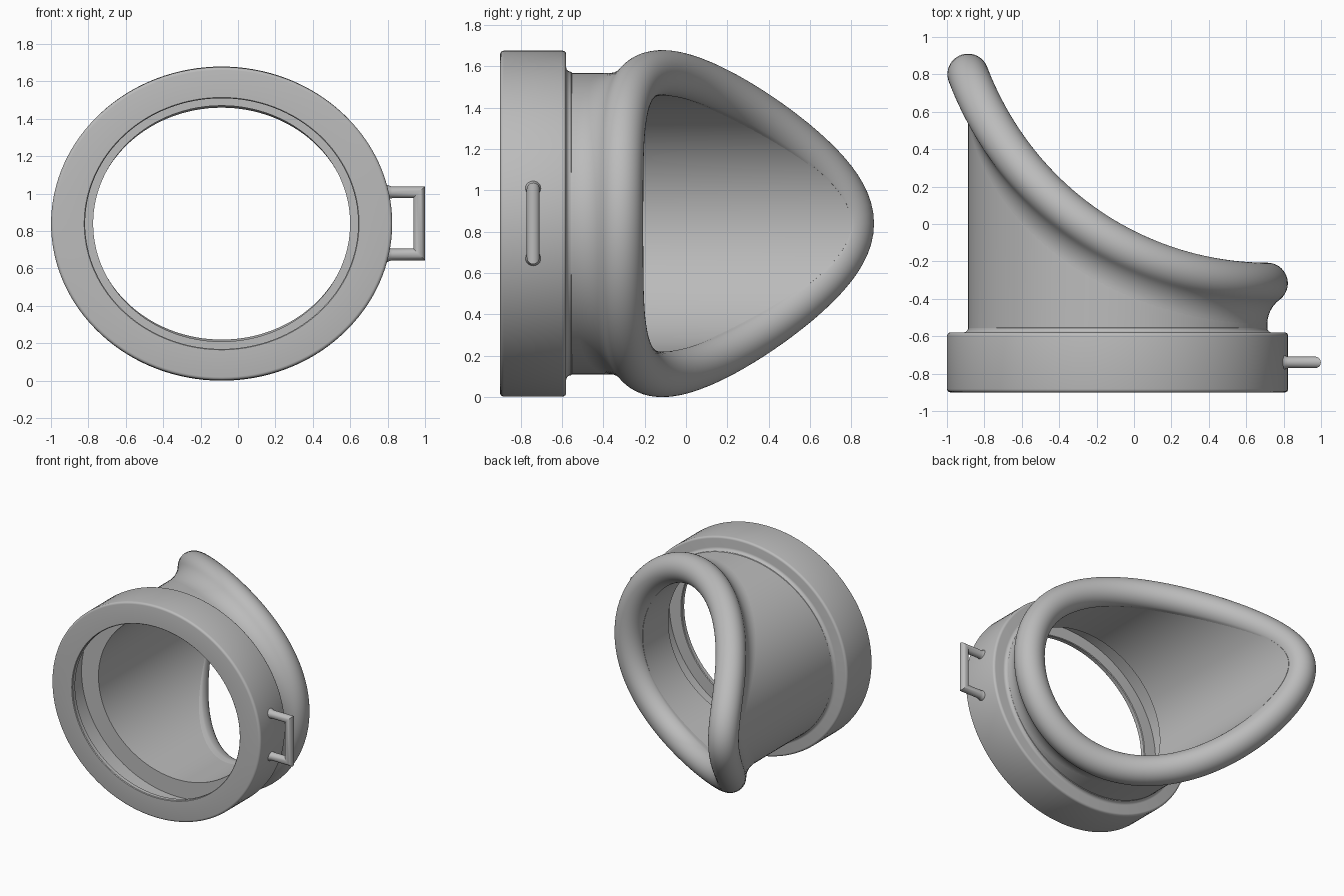
import bpy
import bmesh
from math import sin, cos, pi, sqrt, atan2
from mathutils import Vector

CX, CZ, K = -0.0875, 0.839, 0.918    # axis position and oval ratio
WALL_X, WALL_Z = 0.8, 0.73           # oval of the tube's outer wall
BORE = 0.687                         # inner radius of the tube
RIM, FILLET = 0.11, 0.165            # roll radius, blend radius
ARC_X, ARC_Y, ARC_R = 0.72, 1.398, 1.715   # slant of the rim, from above
SEG = 128

cube = bpy.data.objects.get("Cube")
if cube:
    bpy.data.objects.remove(cube)

grey = bpy.data.materials.new("grey rubber")
grey.use_nodes = True
COLOUR = (0.5, 0.5, 0.5, 1)
grey.diffuse_color = COLOUR
grey.node_tree.nodes["Principled BSDF"].inputs["Base Color"].default_value = COLOUR


def loft(name, sections, closed=True, angle=0.6):
    """Skin a list of closed cross-sections."""
    bm = bmesh.new()
    rows = [[bm.verts.new(p) for p in s] for s in sections]
    n = len(rows[0])
    pairs = list(zip(rows, rows[1:]))
    if closed:
        pairs.append((rows[-1], rows[0]))
    else:
        bm.faces.new(rows[0])
        bm.faces.new(rows[-1])
    for a, b in pairs:
        for i in range(n):
            j = (i + 1) % n
            bm.faces.new((a[i], a[j], b[j], b[i]))
    bmesh.ops.recalc_face_normals(bm, faces=bm.faces)
    mesh = bpy.data.meshes.new(name)
    bm.to_mesh(mesh)
    bm.free()
    mesh.materials.append(grey)
    obj = bpy.data.objects.new(name, mesh)
    bpy.context.collection.objects.link(obj)
    bpy.ops.object.select_all(action='DESELECT')
    obj.select_set(True)
    bpy.context.view_layer.objects.active = obj
    bpy.ops.object.shade_smooth_by_angle(angle=angle)


def arc_depth(x):
    return sqrt(ARC_R ** 2 - (x - ARC_X) ** 2)


def corner(r, y, size, start, turn=90):
    """Quarter round about a centre, angles in degrees."""
    return [(r + size * cos(t), y + size * sin(t))
            for t in [(start + turn * i / 4) * pi / 180 for i in range(5)]]


angles = [2 * pi * i / SEG for i in range(SEG)]

# Mounting ring: oval revolve with a front lip, inner groove and soft rear collar
ring_profile = [(0.735, -0.9)]
ring_profile += corner(0.894, -0.882, 0.018, -90)
ring_profile += corner(0.894, -0.598, 0.018, 0)
ring_profile += corner(WALL_X + 0.024, -0.556, 0.024, -90, -90)
ring_profile += [
    (WALL_X - 0.02, -0.54), (BORE, -0.54), (BORE, -0.635), (0.835, -0.635),
    (0.835, -0.86), (0.735, -0.86), (0.73, -0.865), (0.73, -0.895)]
loft("mounting_ring", [[(CX + r * cos(a), y, CZ + K * r * sin(a))
                        for r, y in ring_profile] for a in angles])

# Tube wall: ends inside the rolled rim
wall = []
for a in angles:
    c, s = cos(a), sin(a)
    outer = (CX + WALL_X * c, CZ + WALL_Z * s)
    inner = (CX + BORE * c, CZ + BORE * K * s)
    top = ARC_Y - arc_depth(outer[0])
    wall.append([(outer[0], -0.57, outer[1]), (outer[0], top, outer[1]),
                 (inner[0], top, inner[1]), (inner[0], -0.57, inner[1])])
loft("tube_wall", wall)

# Rolled rim: round section with a concave blend into the outer wall
drop = sqrt((FILLET + RIM) ** 2 - FILLET ** 2)
touch = atan2(-drop, FILLET)
section = []
for i in range(29):
    t = touch + (pi - touch) * i / 28
    section.append((RIM * cos(t), RIM * sin(t)))
section += [(-RIM * 0.8, -RIM * 0.6), (-RIM * 0.5, -drop)]
for i in range(12):
    t = pi + touch * i / 12
    section.append((FILLET + FILLET * cos(t), FILLET * sin(t) - drop))

rim = []
for a in angles:
    c, s = cos(a), sin(a)
    x = CX + WALL_X * c
    depth = arc_depth(x)
    centre = Vector((x, ARC_Y - depth, CZ + WALL_Z * s))
    normal = Vector((c / WALL_X, 0, s / WALL_Z)).normalized()
    slope = (x - ARC_X) / depth
    tangent = Vector((-WALL_X * s, -WALL_X * s * slope, WALL_Z * c)).normalized()
    up = normal.cross(tangent)
    if up.y < 0:
        up.negate()
    ring = []
    for n, b in section:
        p = centre + up * b
        # keep the blend on the oval wall
        e = sqrt(((p.x - CX) / WALL_X) ** 2 + ((p.z - CZ) / WALL_Z) ** 2)
        p.x, p.z = CX + (p.x - CX) / e, CZ + (p.z - CZ) / e
        ring.append(p + normal * n)
    rim.append(ring)
loft("rolled_rim", rim, angle=0.9)

# Strap loop: mitred round bar with flared feet
BAR, LOOP_Y, LOOP_Z, HALF = 0.031, -0.74, 0.84, 0.166
stations = [(0.78, 0.04, 0), (0.802, 0.039, 0), (0.812, 0.034, 0),
            (0.825, BAR, 0), (0.968, BAR, 1)]
loop = []
for side in (1, -1):
    half = []
    for x, r, mitre in stations:
        half.append([(x + mitre * r * cos(t), LOOP_Y + r * sin(t),
                      LOOP_Z + side * (HALF + r * cos(t)))
                     for t in [2 * pi * k / 20 for k in range(20)]])
    loop += half if side > 0 else half[::-1]
loft("strap_loop", loop, closed=False)
